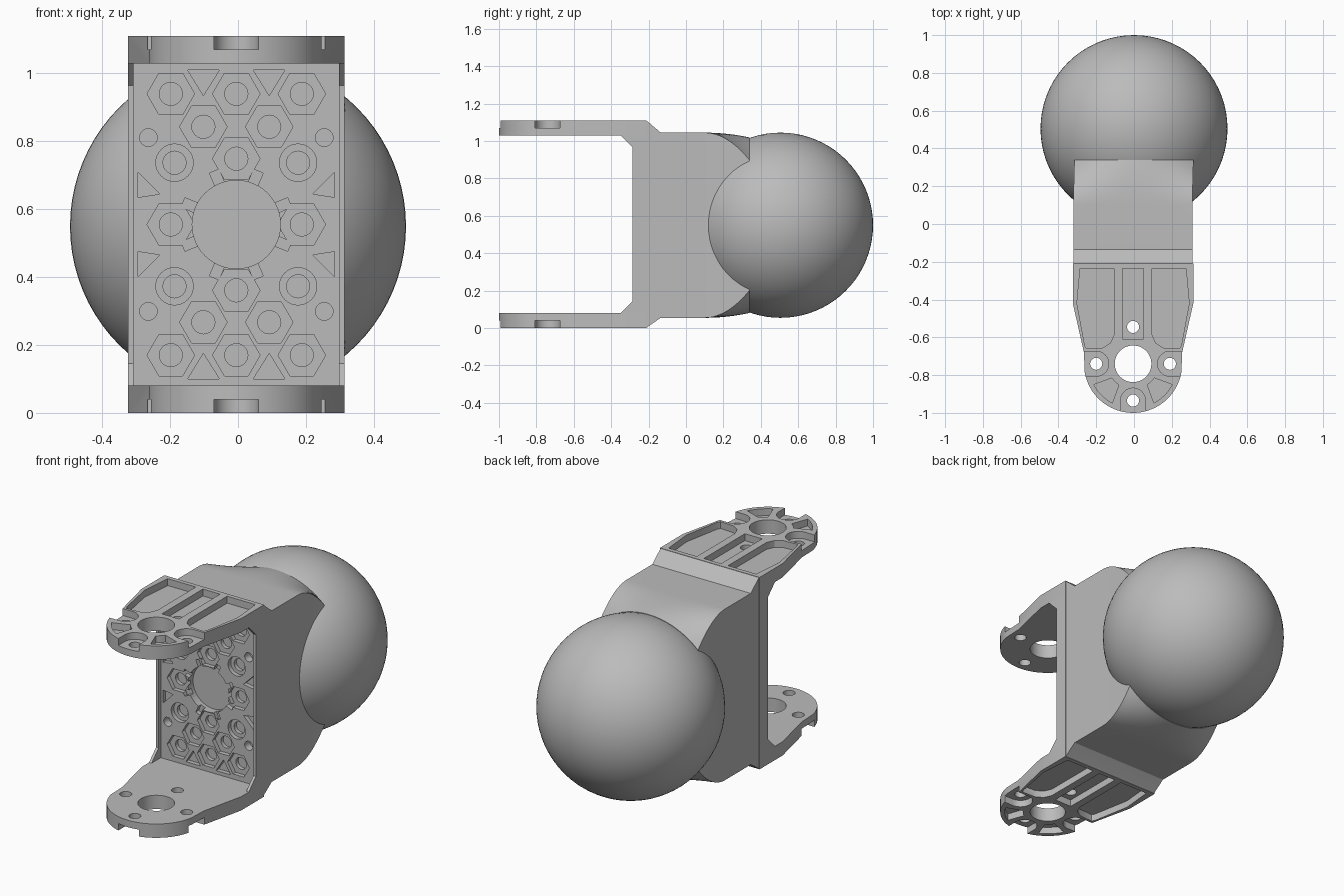
import bpy, bmesh, math
from mathutils import Matrix, Vector

if "Cube" in bpy.data.objects:
    bpy.data.objects.remove(bpy.data.objects["Cube"])

CX, ZM = -0.005, 0.555          # bracket centre in x and z
HW, BACK, FACE = 0.319, -0.21, -0.265
RING = -0.74                    # y of the large plate hole

grey = bpy.data.materials.new("plain grey")
grey.use_nodes = True
grey.diffuse_color = (0.5, 0.5, 0.5, 1)
grey.node_tree.nodes["Principled BSDF"].inputs["Base Color"].default_value = (0.5, 0.5, 0.5, 1)


def make(name, bm):
    bmesh.ops.recalc_face_normals(bm, faces=bm.faces)
    mesh = bpy.data.meshes.new(name)
    bm.to_mesh(mesh)
    bm.free()
    mesh.materials.append(grey)
    ob = bpy.data.objects.new(name, mesh)
    bpy.context.collection.objects.link(ob)
    return ob


def prisms(name, polys, axis, lo, hi):
    """Extrude flat outlines along one axis into one object."""
    bm = bmesh.new()
    place = {"x": lambda p, d: (d, p[0], p[1]),
             "y": lambda p, d: (p[0] + CX, d, p[1] + ZM),
             "z": lambda p, d: (p[0] + CX, p[1], d)}[axis]
    for poly in polys:
        face = bm.faces.new([bm.verts.new(place(p, lo)) for p in poly])
        new = bmesh.ops.extrude_face_region(bm, geom=[face])["geom"]
        shift = Vector(place((0, 0), hi)) - Vector(place((0, 0), lo))
        bmesh.ops.translate(bm, vec=shift, verts=[v for v in new if isinstance(v, bmesh.types.BMVert)])
    return make(name, bm)


def arc(cx, cy, r, a0=0, a1=360, n=32):
    full = a1 - a0 == 360
    steps = n if full else n - 1
    return [(cx + r * math.cos(math.radians(a0 + (a1 - a0) * i / steps)),
             cy + r * math.sin(math.radians(a0 + (a1 - a0) * i / steps))) for i in range(n)]


def mirror(poly, sx=-1, sy=1):
    return [(x * sx, y * sy) for x, y in poly]


def rect(x0, x1, y0, y1):
    return [(x0, y0), (x1, y0), (x1, y1), (x0, y1)]


def cut(ob, polys, axis, lo, hi):
    cutter = prisms("cutter", polys, axis, lo, hi)
    cutter.hide_render = True
    mod = ob.modifiers.new("cut", "BOOLEAN")
    mod.operation, mod.solver, mod.object = "DIFFERENCE", "EXACT", cutter
    bpy.context.view_layer.update()
    mesh = bpy.data.meshes.new_from_object(ob.evaluated_get(bpy.context.evaluated_depsgraph_get()))
    ob.modifiers.clear()
    ob.data = mesh
    bpy.data.objects.remove(cutter)


def smooth(ob, angle=30):
    bpy.ops.object.select_all(action="DESELECT")
    ob.select_set(True)
    bpy.context.view_layer.objects.active = ob
    bpy.ops.object.shade_smooth_by_angle(angle=math.radians(angle))


# Ball
bm = bmesh.new()
bmesh.ops.create_uvsphere(bm, u_segments=72, v_segments=40, radius=0.495,
                          matrix=Matrix.Translation((0, 0.505, 0.55)))
smooth(make("ball", bm))

# Arm plates: tapered outline with a round tip
side = [(HW, BACK), (HW, -0.42), (0.26, -0.68)]
outline = side[::-1] + mirror(side) + arc(0, RING, 0.26, 190, 350, 40)
top = prisms("upper_plate", [outline], "z", 1.03, 1.11)
pocket = [(0.28, -0.235), (0.1, -0.235), (0.1, -0.585), (0.12, -0.63), (0.16, -0.655),
          (0.245, -0.66), (0.255, -0.645), (0.297, -0.42)]
pockets = [pocket, mirror(pocket), rect(-0.055, 0.055, -0.61, -0.235)]
for a in (225, 315):
    pockets.append(arc(0, RING, 0.235, a - 17, a + 17, 10) + arc(0, RING, 0.135, a + 11, a - 11, 8))
for a in (0, 180, 270):
    # Notch open at the rim around each outer bolt hole
    ca, sa = math.cos(math.radians(a)), math.sin(math.radians(a))
    stadium = arc(0.195, 0, 0.066, 90, 270, 20) + [(0.4, -0.066), (0.4, 0.066)]
    pockets.append([(x * ca - y * sa, RING + x * sa + y * ca) for x, y in stadium])
cut(top, pockets, "z", 1.07, 1.2)
holes = [arc(0, RING, 0.097, n=48)]
for a in range(0, 360, 90):
    t = math.radians(a)
    holes.append(arc(0.195 * math.cos(t), RING + 0.195 * math.sin(t), 0.032, n=24))
cut(top, holes, "z", 0.9, 1.2)

bm = bmesh.new()
bm.from_mesh(top.data)
bmesh.ops.transform(bm, matrix=Matrix.Translation((0, 0, 2 * ZM)) @ Matrix.Scale(-1, 4, (0, 0, 1)), verts=bm.verts)
bottom = make("lower_plate", bm)
smooth(top)
smooth(bottom)

# Side rails with slanted corner gussets
rail = [(-0.35, 1.03), (-0.285, 0.965), (-0.285, 0.145), (-0.35, 0.08),
        (BACK, 0.08), (BACK, 1.03)]
for name, x0 in (("left_rail", HW - 0.016), ("right_rail", -HW)):
    prisms(name, [rail], "x", CX + x0, CX + x0 + 0.016)

# Perforated panel between the rails
panel = prisms("panel", [rect(-0.303, 0.303, -0.475, 0.475)], "y", FACE, BACK)
quarter = [(0.193, 0.385), (0.097, 0.288)]
centres = [(sx * x, sz * z) for x, z in quarter for sx in (1, -1) for sz in (1, -1)]
centres += [(0, 0.385), (0, -0.385), (0, 0.194), (0, -0.194), (0.193, 0), (-0.193, 0)]
collars = [(sx * 0.182, sz * 0.182) for sx in (1, -1) for sz in (1, -1)]
recess = [arc(x, z, 0.07, n=6) for x, z in centres] + [arc(x, z, 0.055) for x, z in collars]
triangles = [[(0.05, 0.455), (0.143, 0.455), (0.097, 0.38)],
             [(0.29, 0.155), (0.29, 0.08), (0.225, 0.09)]]
recess += [mirror(t, sx, sz) for t in triangles for sx in (1, -1) for sz in (1, -1)]
cut(panel, recess, "y", -0.4, FACE + 0.025)
bores = [arc(x, z, 0.034, n=24) for x, z in centres + collars]
bores += [arc(sx * 0.259, sz * 0.256, 0.026, n=24) for sx in (1, -1) for sz in (1, -1)]
cut(panel, bores + [arc(0, 0, 0.13, n=48)], "y", -0.4, BACK - 0.008)

# Radial slots around the central bore
slots = []
for i in range(8):
    t = math.radians(22.5 + 45 * i)
    slots.append([(x * math.cos(t) - y * math.sin(t), x * math.sin(t) + y * math.cos(t))
                  for x, y in rect(0.12, 0.17, -0.015, 0.015)])
cut(panel, slots, "y", -0.4, FACE + 0.025)

# Body block: lofted from a rectangle to the round section of the ball
COLS, BW = 24, 0.315
stations = [(BACK, 0.553, 0), (-0.2, 0.545, 0), (-0.135, 0.495, 0)]
stations += [(0.1 + 0.24 * i / 12, 0.495, (i / 12) ** 2) for i in range(13)]
bm = bmesh.new()
rings = []
for y, half, s in stations:
    ring = []
    for sign in (1, -1):
        for i in range(COLS + 1):
            x = sign * BW * (2 * i / COLS - 1)
            h = half * (1 - s) + s * math.sqrt(0.469 ** 2 - x * x)
            zc = ZM if y < -0.15 else 0.55
            ring.append(bm.verts.new((x + CX * (1 - s), y, zc + sign * h)))
    rings.append(ring)
for a, b in zip(rings, rings[1:]):
    for i in range(len(a)):
        j = (i + 1) % len(a)
        bm.faces.new((a[i], a[j], b[j], b[i]))
bm.faces.new(rings[0])
bm.faces.new(rings[-1])
body = make("body", bm)
smooth(body, 25)
